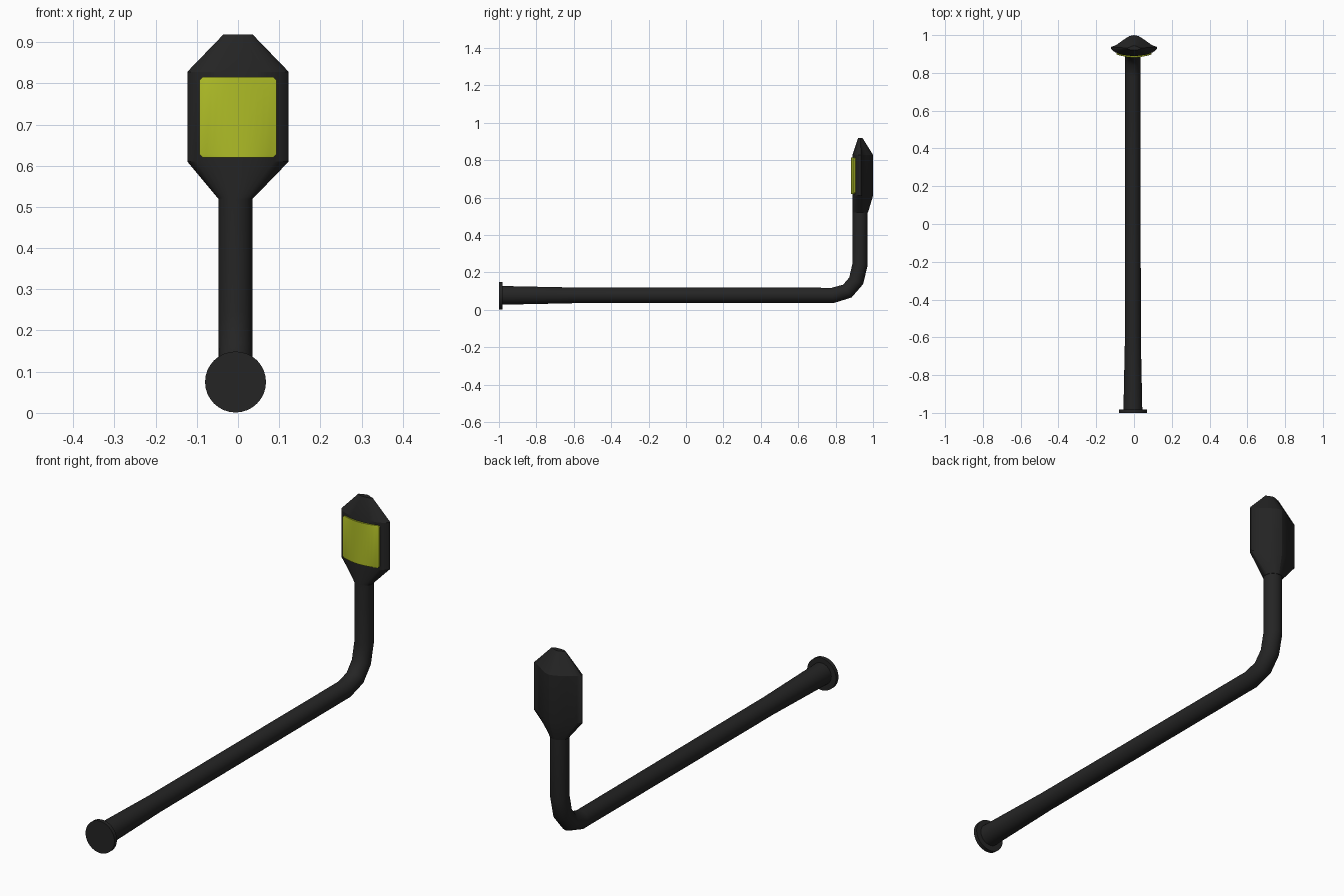
import bpy
import bmesh
import math
from mathutils import Vector

cube = bpy.data.objects.get("Cube")
if cube:
    bpy.data.objects.remove(cube, do_unlink=True)


def material(name, rgb):
    mat = bpy.data.materials.new(name)
    mat.use_nodes = True
    mat.diffuse_color = (*rgb, 1)
    mat.node_tree.nodes["Principled BSDF"].inputs["Base Color"].default_value = (*rgb, 1)
    return mat


black = material("black_metal", (0.018, 0.018, 0.018))
yellow = material("yellow_green_light", (0.43, 0.51, 0.02))


def loft(name, rings, mat, angle=25):
    """Skin a list of equal-length rings and cap both ends."""
    bm = bmesh.new()
    loops = [[bm.verts.new(p) for p in ring] for ring in rings]
    n = len(loops[0])
    for a, b in zip(loops, loops[1:]):
        for i in range(n):
            j = (i + 1) % n
            bm.faces.new((a[i], a[j], b[j], b[i]))
    bm.faces.new(loops[0])
    bm.faces.new(loops[-1])
    bmesh.ops.recalc_face_normals(bm, faces=bm.faces)
    mesh = bpy.data.meshes.new(name)
    bm.to_mesh(mesh)
    bm.free()
    mesh.materials.append(mat)
    obj = bpy.data.objects.new(name, mesh)
    bpy.context.collection.objects.link(obj)
    bpy.ops.object.select_all(action="DESELECT")
    obj.select_set(True)
    bpy.context.view_layer.objects.active = obj
    bpy.ops.object.shade_smooth_by_angle(angle=math.radians(angle))
    return obj


AXIS_X = -0.006
SIDES = 32


def circle(y, z, r, tilt):
    """Ring around a direction tilted up from +y in the side plane."""
    t = math.radians(tilt)
    up = Vector((0, -math.sin(t), math.cos(t)))
    side = Vector((1, 0, 0))
    c = Vector((AXIS_X, y, z))
    angles = [2 * math.pi * i / SIDES for i in range(SIDES)]
    return [c + r * (math.cos(a) * side + math.sin(a) * up) for a in angles]


# Round mounting plate
loft("base_plate", [circle(-1, 0.075, 0.074, 0), circle(-0.982, 0.075, 0.074, 0)], black)

# Tapered pole with a bent neck: y, z, radius, tilt
path = [(-0.985, 0.077, 0.05, 0), (-0.6, 0.077, 0.042, 0), (0.785, 0.077, 0.041, 8),
        (0.863, 0.1, 0.041, 33), (0.91, 0.155, 0.041, 64), (0.93, 0.24, 0.041, 83),
        (0.93, 0.53, 0.041, 90)]
loft("bent_pole", [circle(*p) for p in path], black, 35)


def lens(z, cx, cy, w, front, back, bell):
    """Head cross-section: rounded front, fuller or bell-shaped back."""
    ring = []
    for i in range(SIDES):
        a = 2 * math.pi * i / SIDES
        x, s = math.cos(a), math.sin(a)
        bulge = (1 + math.cos(math.pi * x)) / 2 if bell else s
        y = back * (0.12 * s + 0.88 * bulge) if s > 0 else front * s
        ring.append((cx + w * x, cy + y, z))
    return ring


# Lamp head: narrow neck, wide body, small crown
loft("lamp_head", [
    lens(0.52, AXIS_X, 0.931, 0.042, 0.042, 0.042, False),
    lens(0.61, 0, 0.936, 0.123, 0.046, 0.064, True),
    lens(0.828, 0, 0.936, 0.123, 0.046, 0.064, True),
    lens(0.918, 0, 0.932, 0.036, 0.012, 0.012, True)], black, 20)


# Curved light panel with clipped corners
def panel_ring(z, w):
    steps = [-1 + i / 6 for i in range(13)]
    front = [(w * t, 0.882 + 0.016 * t * t, z) for t in steps]
    return front + [(x, y + 0.022, z) for x, y, z in reversed(front)]


loft("light_panel", [panel_ring(z, w) for z, w in
     ((0.62, 0.086), (0.627, 0.093), (0.808, 0.093), (0.815, 0.086))], yellow)
